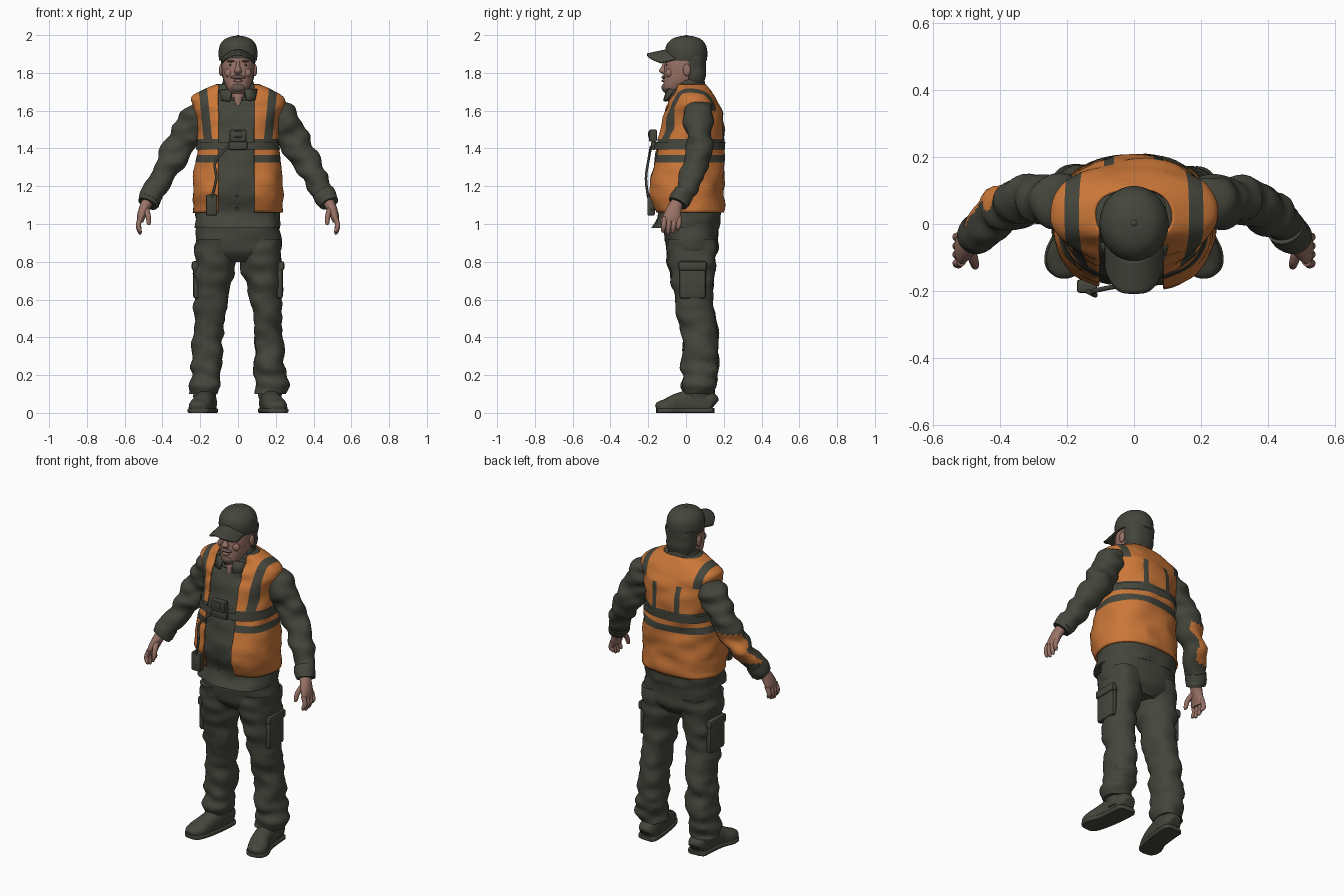
import bpy, bmesh, math
from mathutils import Vector, Matrix, noise

if "Cube" in bpy.data.objects:
    bpy.data.objects.remove(bpy.data.objects["Cube"])


def material(name, rgb):
    m = bpy.data.materials.new(name)
    m.use_nodes = True
    m.diffuse_color = (*rgb, 1)
    m.node_tree.nodes["Principled BSDF"].inputs["Base Color"].default_value = (*rgb, 1)
    return m


olive = material("dark olive", (0.058, 0.06, 0.045))
orange = material("safety orange", (0.6, 0.185, 0.04))
skin = material("skin", (0.32, 0.17, 0.135))
beard = material("beard taupe", (0.14, 0.095, 0.08))
SIDES = (("left", 1), ("right", -1))
parts = []


def finish(bm, name, *mats):
    me = bpy.data.meshes.new(name)
    bm.to_mesh(me)
    bm.free()
    for m in mats:
        me.materials.append(m)
    ob = bpy.data.objects.new(name, me)
    bpy.context.collection.objects.link(ob)
    parts.append(ob)
    return ob


def spline(keys, steps):
    out = []
    for i in range(len(keys) - 1):
        quad = keys[max(i - 1, 0)], keys[i], keys[i + 1], keys[min(i + 2, len(keys) - 1)]
        for k in range(steps):
            t = k / steps
            out.append([(2 * b + (c - a) * t + (2 * a - 5 * b + 4 * c - d) * t * t
                         + (3 * b - a - 3 * c + d) * t ** 3) / 2 for a, b, c, d in zip(*quad)])
    return out + [list(keys[-1])]


def skin_rings(keys, ref=None, power=2, fold=0, steps=5, n=36, caps=True):
    """Loft through (x, y, z, radius_u, radius_v); rings are level unless ref is given."""
    bm = bmesh.new()
    path = spline(keys, steps)
    rings = []
    for i, (x, y, z, ru, rv) in enumerate(path):
        u, v = Vector((1, 0, 0)), Vector((0, 1, 0))
        if ref:
            t = Vector(path[min(i + 1, len(path) - 1)][:3]) - Vector(path[max(i - 1, 0)][:3])
            t.normalize()
            u = Vector(ref)
            u = (u - t * u.dot(t)).normalized()
            v = t.cross(u)
        ring = []
        for k in range(n):
            a = math.tau * k / n
            c, s = math.cos(a), math.sin(a)
            off = (u * math.copysign(abs(c) ** (2 / power), c) * ru
                   + v * math.copysign(abs(s) ** (2 / power), s) * rv)
            p = Vector((x, y, z)) + off
            if fold:
                p += off.normalized() * fold * noise.noise(Vector((p.x * 9, p.y * 9, p.z * 17)))
            p.z = max(p.z, 0)
            ring.append(bm.verts.new(p))
        rings.append(ring)
    for a, b in zip(rings, rings[1:]):
        for k in range(n):
            j = (k + 1) % n
            bm.faces.new((a[k], a[j], b[j], b[k]))
    if caps:
        bm.faces.new(rings[0])
        bm.faces.new(rings[-1])
    bmesh.ops.recalc_face_normals(bm, faces=bm.faces[:])
    return bm


def loft(name, mat, keys, **kw):
    return finish(skin_rings(keys, **kw), name, mat)


def blob(name, mat, loc, size):
    bm = bmesh.new()
    bmesh.ops.create_uvsphere(bm, u_segments=20, v_segments=12, radius=1,
                              matrix=Matrix.LocRotScale(Vector(loc), None, Vector(size)))
    return finish(bm, name, mat)


def box(name, mat, loc, size, bevel=0.008):
    bm = bmesh.new()
    bmesh.ops.create_cube(bm, size=1, matrix=Matrix.LocRotScale(Vector(loc), None, Vector(size)))
    bmesh.ops.bevel(bm, geom=bm.edges[:], offset=bevel, segments=2, affect='EDGES', profile=0.5)
    return finish(bm, name, mat)


def cut(bm, co, no):
    bmesh.ops.bisect_plane(bm, geom=bm.verts[:] + bm.edges[:] + bm.faces[:], plane_co=co, plane_no=no)


def thicken(ob, amount):
    ob.modifiers.new("thickness", 'SOLIDIFY').thickness = amount


# Vest: a cut shell with reflective bands and an open front
trunk = [(0, .02, 1.06, .235, .18), (0, 0, 1.18, .238, .2), (0, .01, 1.3, .23, .19),
         (0, .02, 1.42, .212, .182), (0, .032, 1.55, .22, .165), (0, .035, 1.63, .245, .14),
         (0, .04, 1.675, .245, .113), (0, .035, 1.71, .18, .095), (0, .025, 1.74, .11, .085)]
bm = skin_rings(trunk, power=2.4, fold=.014, n=64, caps=False)
for z in (1.325, 1.365, 1.395, 1.45, 1.6):
    cut(bm, (0, 0, z), (0, 0, 1))
for side, s in SIDES:
    for x in (.16, .205):
        cut(bm, (s * x, 0, 1.68), (s, 0, -.1))
    for x in (.06, .09):
        cut(bm, (s * x, 0, 0), (1, 0, 0))
for x in (-.105, .088):
    cut(bm, (x, 0, 0), (1, 0, 0))
opening = []
for f in bm.faces:
    x, y, z = f.calc_center_median()
    strap = abs(x) - .1 * (z - 1.68)
    band = 1.325 < z < 1.365 or 1.395 < z < 1.45
    shoulder = .16 < strap < .205 and (z > 1.6 or (z > 1.45 and y < .03))
    back_bar = .06 < abs(x) < .09 and 1.45 < z < 1.6 and y > .05
    f.material_index = 1 if band or shoulder or back_bar else 0
    if -.105 < x < .088 and y < 0:
        opening.append(f)
bmesh.ops.delete(bm, geom=opening, context='FACES')
thicken(finish(bm, "vest", orange, olive), .008)

# Shirt under the vest, with hem, collar and collar points
shirt = [(x, y, z, ru - .013, rv - .013) for x, y, z, ru, rv in trunk]
loft("shirt", olive, [(0, 0, .98, .226, .178)] + shirt, power=2.4, fold=.014, n=64)
bm = skin_rings([(0, .005, 1.685, .115, .1), (0, .01, 1.72, .092, .09), (0, .012, 1.76, .078, .08)], caps=False)
bmesh.ops.delete(bm, context='FACES', geom=[
    f for f in bm.faces if f.calc_center_median().y < 0
    and abs(f.calc_center_median().x) < .02 + .5 * (f.calc_center_median().z - 1.685)])
for v in bm.verts:
    v.co.z += .3 * v.co.y
thicken(finish(bm, "collar", olive), .008)
for side, s in SIDES:
    bm = bmesh.new()
    bm.faces.new([bm.verts.new(p) for p in ((s * .03, -.095, 1.715), (s * .1, -.06, 1.71),
                                            (s * .09, -.1, 1.655), (s * .045, -.115, 1.65))])
    thicken(finish(bm, side + "_collar_point", olive), .008)
for i in range(5):
    blob("shirt_button", olive, (-.005, -.19 + .012 * abs(i - 1), 1.08 + .07 * i), (.008, .008, .008))

# Chest harness, camera, radio and cable
loft("harness_strap", olive, [(0, .018, 1.395, .222, .189), (0, .021, 1.435, .218, .187)],
     power=2.4, n=64, steps=1, caps=False)
box("camera_mount", olive, (0, -.172, 1.415), (.1, .025, .045))
box("chest_camera", olive, (0, -.175, 1.468), (.09, .042, .065))
box("camera_lens", olive, (0, -.192, 1.475), (.045, .018, .035))
box("radio", olive, (-.14, -.185, 1.1), (.06, .04, .11))
loft("radio_cable", olive, [(-.05, -.185, 1.41, .007, .007), (-.12, -.2, 1.33, .007, .007),
                            (-.115, -.212, 1.24, .007, .007), (-.14, -.2, 1.14, .007, .007)],
     ref=(1, 0, 0), n=10)

# Trousers
loft("trouser_seat", olive, [(0, .03, 1.04, .215, .15), (0, .03, .92, .228, .142),
                             (0, .033, .85, .222, .13), (0, .035, .8, .13, .09)], power=2.3, fold=.01)
for side, s in SIDES:
    leg = [(.115, .03, .92, .108, .138), (.124, .03, .78, .106, .12), (.145, .04, .6, .085, .1),
           (.155, .07, .42, .076, .095), (.168, .075, .25, .082, .095), (.174, .072, .17, .084, .09),
           (.177, .065, .1, .077, .082)]
    loft(side + "_trouser_leg", olive, [(s * k[0], *k[1:]) for k in leg], power=2.3, fold=.022, steps=8)
    box(side + "_cargo_pocket", olive, (s * .221, .035, .69), (.034, .14, .17), .014)
    box(side + "_pocket_flap", olive, (s * .225, .035, .778), (.04, .15, .05), .012)

    # Boots
    boot = [(.165, .15, .04, .03, .03), (.165, .13, .05, .052, .06), (.17, .05, .055, .054, .072),
            (.183, -.04, .045, .054, .06), (.203, -.1, .03, .058, .046), (.211, -.14, .025, .045, .036),
            (.213, -.155, .02, .02, .02)]
    boot = [(s * k[0], *k[1:]) for k in boot]
    loft(side + "_boot", olive, boot, ref=(1, 0, 0), power=2.4)
    loft(side + "_boot_sole", olive, [(x, y, .012, ru + .006, .014) for x, y, z, ru, rv in boot],
         ref=(1, 0, 0), power=5)
    loft(side + "_boot_shaft", olive, [(s * .17, .07, .04, .055, .075), (s * .172, .065, .1, .062, .075),
                                       (s * .174, .07, .18, .06, .07)], fold=.008)

    # Sleeves, with an orange elbow patch on the right arm
    arm = [(.16, .06, 1.61, .075, .07), (.225, .065, 1.56, .08, .08), (.28, .072, 1.47, .072, .076),
           (.335, .068, 1.375, .07, .072), (.405, .035, 1.25, .062, .062), (.475, -.035, 1.125, .052, .054)]
    bm = skin_rings([(s * k[0], *k[1:]) for k in arm], ref=(0, 1, 0), fold=.022, steps=10, n=48)
    bm.normal_update()
    for f in bm.faces:
        z = f.calc_center_median().z
        if s < 0 and 1.19 < z < 1.37 and f.normal.dot(Vector((-.5, .85, 0))) > .55:
            f.material_index = 1
    finish(bm, side + "_sleeve", olive, orange)
    loft(side + "_cuff", olive, [(s * .452, -.012, 1.165, .058, .06), (s * .467, -.028, 1.138, .058, .06),
                                 (s * .482, -.045, 1.108, .05, .053)], ref=(0, 1, 0), fold=.008)

    # Hands
    loft(side + "_palm", skin, [(s * .475, -.04, 1.125, .032, .03), (s * .495, -.06, 1.085, .038, .028),
                                (s * .512, -.073, 1.04, .046, .023), (s * .518, -.075, 1.01, .042, .016)],
         ref=(0, 1, 0))
    for i, tip in enumerate((.955, .945, .95, .965)):
        y = -.113 + .026 * i
        loft(side + "_finger", skin, [(s * .514, y, 1.035, .013, .014), (s * .528, y - .004, .995, .013, .013),
                                      (s * .52, y - .008, tip + .012, .011, .011),
                                      (s * .514, y - .008, tip, .004, .004)], ref=(0, 1, 0), n=12)
    loft(side + "_thumb", skin, [(s * .49, -.075, 1.08, .018, .018), (s * .476, -.112, 1.045, .014, .014),
                                 (s * .473, -.125, 1.005, .011, .011), (s * .474, -.126, .995, .004, .004)],
         ref=(0, 1, 0), n=12)

    # Ears, eyes and brows
    blob(side + "_ear", skin, (s * .09, .005, 1.815), (.011, .02, .032))
    blob(side + "_eye", olive, (s * .035, -.101, 1.842), (.013, .006, .006))
    blob(side + "_brow", beard, (s * .036, -.104, 1.862), (.022, .009, .006))
    blob(side + "_cheek", skin, (s * .045, -.088, 1.8), (.026, .02, .026))

# Neck and head
loft("neck", skin, [(0, -.02, 1.63, .03, .075), (0, -.012, 1.69, .05, .079),
                    (0, .01, 1.76, .064, .073), (0, .01, 1.83, .062, .07)])
loft("head", skin, [(0, -.078, 1.69, .025, .03), (0, -.06, 1.708, .05, .06), (0, -.03, 1.75, .073, .09),
                    (0, -.01, 1.8, .084, .107), (0, -.005, 1.86, .088, .106), (0, 0, 1.92, .08, .1)], power=2.2)
loft("nose", skin, [(0, -.108, 1.862, .009, .009), (0, -.116, 1.83, .012, .016),
                    (0, -.12, 1.81, .02, .023), (0, -.112, 1.792, .014, .01)], n=16)
loft("hair", olive, [(0, .05, 1.735, .058, .042), (0, .045, 1.76, .075, .054),
                     (0, .04, 1.82, .09, .064), (0, .04, 1.89, .094, .066)], power=2.4, fold=.008)
blob("moustache", beard, (0, -.116, 1.777), (.04, .014, .01))
blob("goatee", beard, (0, -.094, 1.722), (.042, .036, .03))
blob("lips", skin, (0, -.12, 1.758), (.024, .01, .007))

# Cap
loft("cap_crown", olive, [(0, .002, 1.865, .1, .109), (0, .001, 1.91, .103, .112), (0, .001, 1.95, .094, .103),
                          (0, .002, 1.98, .068, .075), (0, .003, 1.994, .03, .034), (0, .003, 1.997, .006, .006)])
blob("cap_button", olive, (0, .003, 1.993), (.011, .011, .007))
bm = bmesh.new()
COLS, ROWS = 24, 8
grid = []
for r in range(ROWS + 1):
    v = r / ROWS
    grid.append([])
    for c in range(COLS + 1):
        u = 2 * c / COLS - 1
        inner = -.105 * math.sqrt(1 - .8 * u * u)
        outer = -.208 + .075 * abs(u) ** 3.5
        grid[r].append(bm.verts.new((.088 * u, inner + (outer - inner) * v, 1.925 - .048 * u * u - .022 * v)))
for r in range(ROWS):
    for c in range(COLS):
        bm.faces.new((grid[r][c], grid[r + 1][c], grid[r + 1][c + 1], grid[r][c + 1]))
thicken(finish(bm, "cap_brim", olive), .01)

# Smooth shading with sharp edges kept
bpy.ops.object.select_all(action='DESELECT')
for ob in parts:
    ob.select_set(True)
bpy.context.view_layer.objects.active = parts[0]
bpy.ops.object.shade_smooth_by_angle(angle=math.radians(40))
